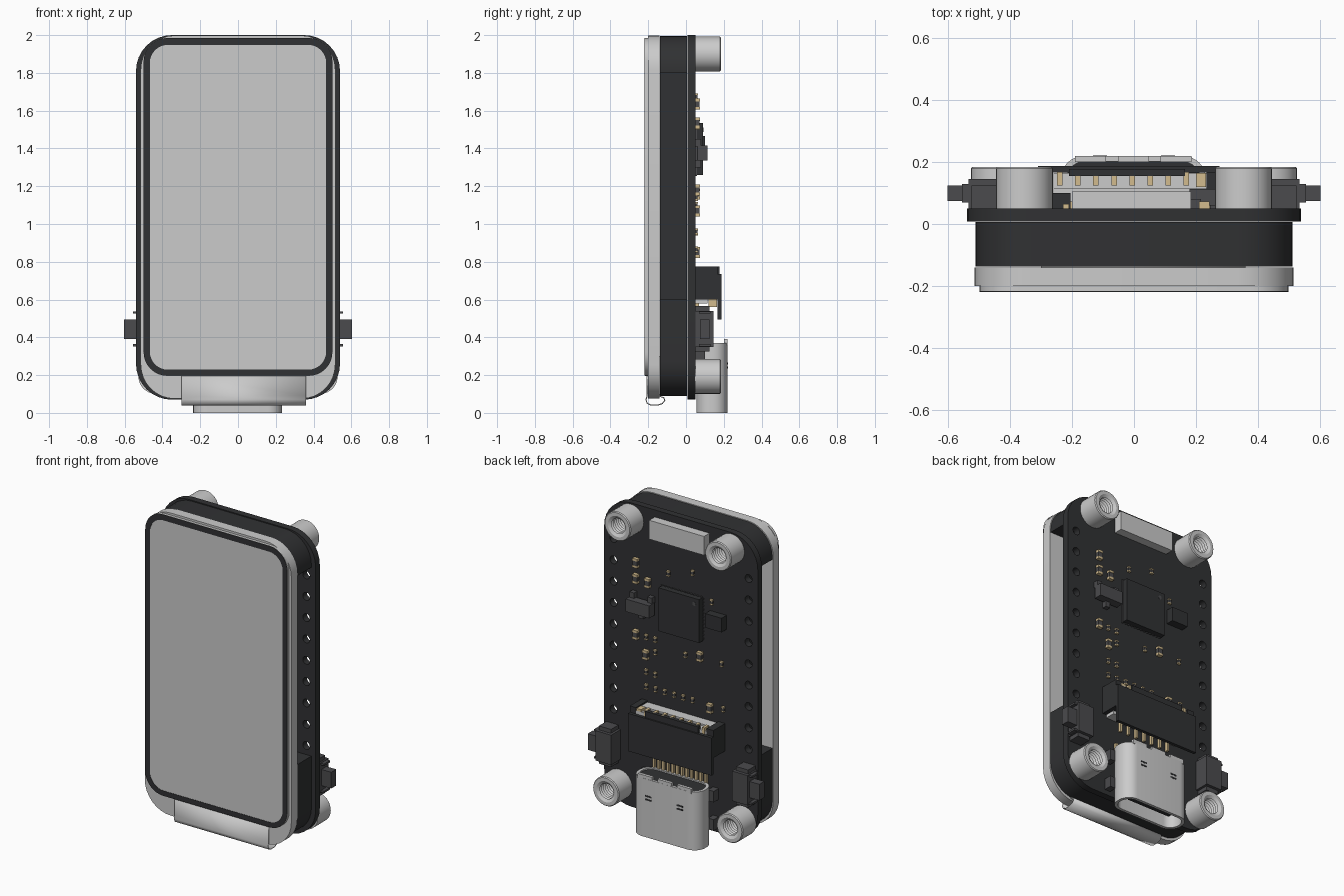
import bpy, bmesh, math
from mathutils import Matrix, Vector

if "Cube" in bpy.data.objects:
    bpy.data.objects.remove(bpy.data.objects["Cube"])


def material(name, rgb):
    m = bpy.data.materials.new(name)
    m.diffuse_color = (*rgb, 1)
    m.use_nodes = True
    m.node_tree.nodes["Principled BSDF"].inputs["Base Color"].default_value = m.diffuse_color
    return m


BLACK = material("black", (0.03, 0.031, 0.033))
DARK = material("dark_grey", (0.07, 0.07, 0.075))
GOLD = material("gold", (0.65, 0.5, 0.27))
LIGHT = material("light_grey", (0.6, 0.6, 0.61))


def add_mesh(name, bm, mat=None):
    bmesh.ops.recalc_face_normals(bm, faces=bm.faces)
    me = bpy.data.meshes.new(name)
    bm.to_mesh(me)
    bm.free()
    ob = bpy.data.objects.new(name, me)
    bpy.context.collection.objects.link(ob)
    if mat:
        me.materials.append(mat)
    return ob


def rounded(x0, x1, v0, v1, r, n=8):
    pts = []
    for cx, cv, a0 in ((x1 - r, v1 - r, 0), (x0 + r, v1 - r, 90), (x0 + r, v0 + r, 180), (x1 - r, v0 + r, 270)):
        for i in range(n + 1):
            a = math.radians(a0 + 90 * i / n)
            pts.append((cx + r * math.cos(a), cv + r * math.sin(a)))
    return pts


def circle(cx, cv, r, n=16):
    return [(cx + r * math.cos(math.tau * i / n), cv + r * math.sin(math.tau * i / n)) for i in range(n)]


def plate(name, loops, lo, hi, mat=None, axis='Y'):
    """Filled outline (first loop) with holes (other loops), extruded lo..hi along the axis."""
    cu = bpy.data.curves.new(name, 'CURVE')
    cu.dimensions, cu.fill_mode, cu.extrude = '2D', 'BOTH', (hi - lo) / 2
    for pts in loops:
        s = cu.splines.new('POLY')
        s.points.add(len(pts) - 1)
        for p, q in zip(s.points, pts):
            p.co = (q[0], q[1], 0, 1)
        s.use_cyclic_u = True
    tmp = bpy.data.objects.new(name + "_outline", cu)
    bpy.context.collection.objects.link(tmp)
    me = bpy.data.meshes.new_from_object(tmp.evaluated_get(bpy.context.evaluated_depsgraph_get()))
    bm = bmesh.new()
    bm.from_mesh(me)
    bpy.data.objects.remove(tmp)
    bpy.data.meshes.remove(me)
    bmesh.ops.remove_doubles(bm, verts=bm.verts, dist=1e-5)
    mid = (lo + hi) / 2
    if axis == 'Y':
        mtx = Matrix.Translation((0, mid, 0)) @ Matrix.Rotation(math.pi / 2, 4, 'X')
    else:
        mtx = Matrix.Translation((0, 0, mid))
    bmesh.ops.transform(bm, matrix=mtx, verts=bm.verts)
    return add_mesh(name, bm, mat)


def boxes(name, spans, mat=None):
    """One object from boxes given as (x0, x1, y0, y1, z0, z1)."""
    bm = bmesh.new()
    for x0, x1, y0, y1, z0, z1 in spans:
        m = Matrix.Translation(((x0 + x1) / 2, (y0 + y1) / 2, (z0 + z1) / 2))
        m = m @ Matrix.Diagonal((x1 - x0, y1 - y0, z1 - z0, 1))
        bmesh.ops.create_cube(bm, size=1, matrix=m)
    return add_mesh(name, bm, mat)


def lathe_y(name, profile, x, z, n=32, mat=None):
    bm = bmesh.new()
    rings = [[bm.verts.new((x + r * math.cos(math.tau * i / n), y, z + r * math.sin(math.tau * i / n)))
              for i in range(n)] for r, y in profile]
    for a, b in zip(rings, rings[1:]):
        for i in range(n):
            bm.faces.new((a[i], a[(i + 1) % n], b[(i + 1) % n], b[i]))
    bm.faces.new(rings[0])
    bm.faces.new(rings[-1])
    return add_mesh(name, bm, mat)


# Circuit board with pin holes down both sides
pins = [circle(s * 0.475, 1.74 - 0.1355 * i, 0.025) for s in (-1, 1) for i in range(9)]
plate("circuit_board", [rounded(-0.54, 0.54, 0.07, 2, 0.19)] + pins, 0.008, 0.05, BLACK)

# Spacer, narrowed in the middle so the pin holes stay open
right = [(x, z) for x, z in rounded(-0.512, 0.512, 0.09, 1.995, 0.18) if x > 0]
top = [p for p in right if p[1] > 1]
bottom = [p for p in right if p[1] < 1]
half = bottom + [(0.512, 0.6), (0.41, 0.6), (0.41, 1.8), (0.512, 1.8)] + top
plate("spacer", [half + [(-x, z) for x, z in reversed(half)]], -0.137, 0.006, BLACK)

# Display: frame, panel, dark border and active area
plate("display_frame", [rounded(-0.515, 0.515, 0.075, 1.998, 0.18)], -0.2, -0.14, LIGHT)
plate("display_panel", [rounded(-0.5, 0.5, 0.196, 1.985, 0.125)], -0.217, -0.2, LIGHT)
plate("display_border", [rounded(-0.499, 0.499, 0.197, 1.984, 0.125),
                         rounded(-0.467, 0.467, 0.229, 1.948, 0.095)], -0.219, -0.216, BLACK)

# Flexible tail curling under the display
path = [(-0.205, 0.196), (-0.205, 0.09), (-0.212, 0.07), (-0.205, 0.05), (-0.185, 0.041), (-0.15, 0.041),
        (-0.125, 0.05), (-0.112, 0.066), (-0.118, 0.08), (-0.138, 0.088), (-0.138, 0.3)]
bm = bmesh.new()
edge = [[bm.verts.new((x, y, z)) for y, z in path] for x in (-0.3, 0.36)]
for i in range(len(path) - 1):
    bm.faces.new((edge[0][i], edge[1][i], edge[1][i + 1], edge[0][i + 1]))
tail = add_mesh("display_tail", bm, LIGHT)
mod = tail.modifiers.new("thickness", 'SOLIDIFY')
mod.thickness, mod.offset = 0.006, 0

# Threaded standoffs
profile = [(0.092, 0.048), (0.092, 0.179), (0.087, 0.185), (0.066, 0.185)]
profile += [(0.048 if i % 2 == 0 else 0.06, 0.174 - 0.009 * i) for i in range(13)] + [(0.048, 0.056)]
for side, s in (("left", -1), ("right", 1)):
    lathe_y(f"top_standoff_{side}", profile, s * 0.354, 1.9)
    lathe_y(f"bottom_standoff_{side}", profile, s * 0.435, 0.193)

# Side push buttons
for side, s in (("left", -1), ("right", 1)):
    def mx(spans):
        return [(min(s * a, s * b), max(s * a, s * b), *r) for a, b, *r in spans]
    boxes(f"button_body_{side}", mx([(0.425, 0.535, 0.05, 0.145, 0.35, 0.54), (0.44, 0.525, 0.05, 0.125, 0.325, 0.565)]), DARK)
    boxes(f"button_plunger_{side}", mx([(0.53, 0.603, 0.075, 0.125, 0.392, 0.495)]), DARK)
    boxes(f"button_tabs_{side}", mx([(0.5, 0.556, 0.07, 0.13, z, z + 0.012) for z in (0.352, 0.525)]), DARK)

# USB socket: hollow shell, rear block, tongue, slots, pins and mounting legs
outer = rounded(-0.237, 0.233, 0.055, 0.22, 0.075)
inner = rounded(-0.219, 0.215, 0.073, 0.202, 0.06)
plate("socket_shell", [outer, inner], 0, 0.37, axis='Z')
plate("socket_rear_block", [inner], 0.25, 0.362, BLACK, axis='Z')
boxes("socket_tongue", [(-0.155, 0.151, 0.125, 0.15, 0.04, 0.26)], BLACK)
boxes("socket_rear_lugs", [(x, x + 0.1, 0.2, 0.219, 0.36, 0.39) for x in (-0.19, -0.052, 0.086)])
boxes("socket_slots", [(x - 0.022, x + 0.022, 0.21, 0.2215, z, z + 0.01)
                       for x in (-0.11, 0.11) for z in (0.235, 0.257)], BLACK)
boxes("socket_pins", [(x - 0.008, x + 0.008, 0.05, 0.066, 0.35, 0.43)
                      for x in (-0.18 + 0.033 * i for i in range(12))], GOLD)
boxes("socket_legs", [(x - 0.02, x + 0.02, 0.045, 0.1, z, z + 0.07)
                      for x in (-0.245, 0.241) for z in (0.1, 0.28)], DARK)

# Ribbon connector: housing, hinged lid, side walls and contacts
boxes("ribbon_housing", [(-0.26, 0.25, 0.05, 0.115, 0.58, 0.765), (-0.26, 0.25, 0.11, 0.165, 0.64, 0.755)], LIGHT)
boxes("ribbon_lid", [(-0.31, 0.277, 0.167, 0.187, 0.495, 0.735), (-0.21, 0.165, 0.155, 0.178, 0.62, 0.775)], BLACK)
boxes("ribbon_side_walls", [(-0.31, -0.262, 0.05, 0.168, 0.6, 0.775), (0.235, 0.277, 0.05, 0.168, 0.6, 0.775)], BLACK)
boxes("ribbon_contacts", [(x - 0.009, x + 0.009, 0.125, 0.168, 0.6, 0.775) for x in (-0.24 + 0.0585 * i for i in range(8))]
      + [(x - 0.007, x + 0.007, 0.05, 0.068, 0.52, 0.6) for x in (-0.2 + 0.0585 * i for i in range(7))]
      + [(0.2, 0.232, 0.12, 0.165, 0.56, 0.77)], GOLD)

# Chips on the back
boxes("main_chip", [(-0.155, 0.13, 0.05, 0.09, 1.26, 1.535)], BLACK)
boxes("main_chip_pads", [(-0.15 + 0.023 * i, -0.14 + 0.023 * i, 0.05, 0.058, 1.255, 1.54) for i in range(13)]
      + [(-0.16, 0.135, 0.05, 0.058, 1.27 + 0.023 * i, 1.28 + 0.023 * i) for i in range(12)], DARK)
lathe_y("main_chip_dot", [(0.012, 0.088), (0.012, 0.0915)], -0.12, 1.5, 16, DARK)
boxes("regulator", [(0.18, 0.345, 0.06, 0.113, 1.335, 1.415)], DARK)
boxes("regulator_legs", [(x - 0.016, x + 0.016, 0.05, 0.08, z0, z1)
                         for x, z0, z1 in ((0.2, 1.41, 1.45), (0.325, 1.41, 1.45), (0.262, 1.3, 1.34))], DARK)
boxes("crystal", [(-0.32, -0.205, 0.05, 0.1, 1.375, 1.465)], BLACK)
boxes("top_block", [(-0.2, 0.185, 0.05, 0.105, 1.835, 1.955)])

# Small resistors and capacitors: body plus two metal ends
spots = [(0.31, 1.635), (0.31, 1.535), (0.227, 1.53), (0.31, 1.18), (0.24, 1.07), (-0.14, 1.16), (-0.21, 0.85)]
tiny = [(0.085, 1.625), (-0.085, 1.675), (-0.22, 1.525), (0.24, 1.18), (0.177, 1.18), (0.177, 1.1),
        (-0.035, 1.14), (-0.29, 1.15), (0.24, 0.96), (0.177, 0.957), (-0.3, 0.865)]
tiny += [(0.24 - 0.065 * i, 0.865) for i in range(6)]
parts = [(x, z, 0.017, 0.029, 0.073) for x, z in spots] + [(x, z, 0.01, 0.017, 0.064) for x, z in tiny]
boxes("component_bodies", [(x - w * 0.94, x + w * 0.94, 0.05, y - 0.002, z - h * 0.7, z + h * 0.7)
                           for x, z, w, h, y in parts], DARK)
boxes("component_ends", [(x - w, x + w, 0.05, y, z + s * h * 0.75 - h * 0.25, z + s * h * 0.75 + h * 0.25)
                         for x, z, w, h, y in parts for s in (-1, 1)], GOLD)

# Smooth the rounded surfaces while keeping edges sharp
for ob in list(bpy.context.collection.objects):
    bpy.ops.object.select_all(action='DESELECT')
    ob.select_set(True)
    bpy.context.view_layer.objects.active = ob
    bpy.ops.object.shade_smooth_by_angle(angle=math.radians(30))
